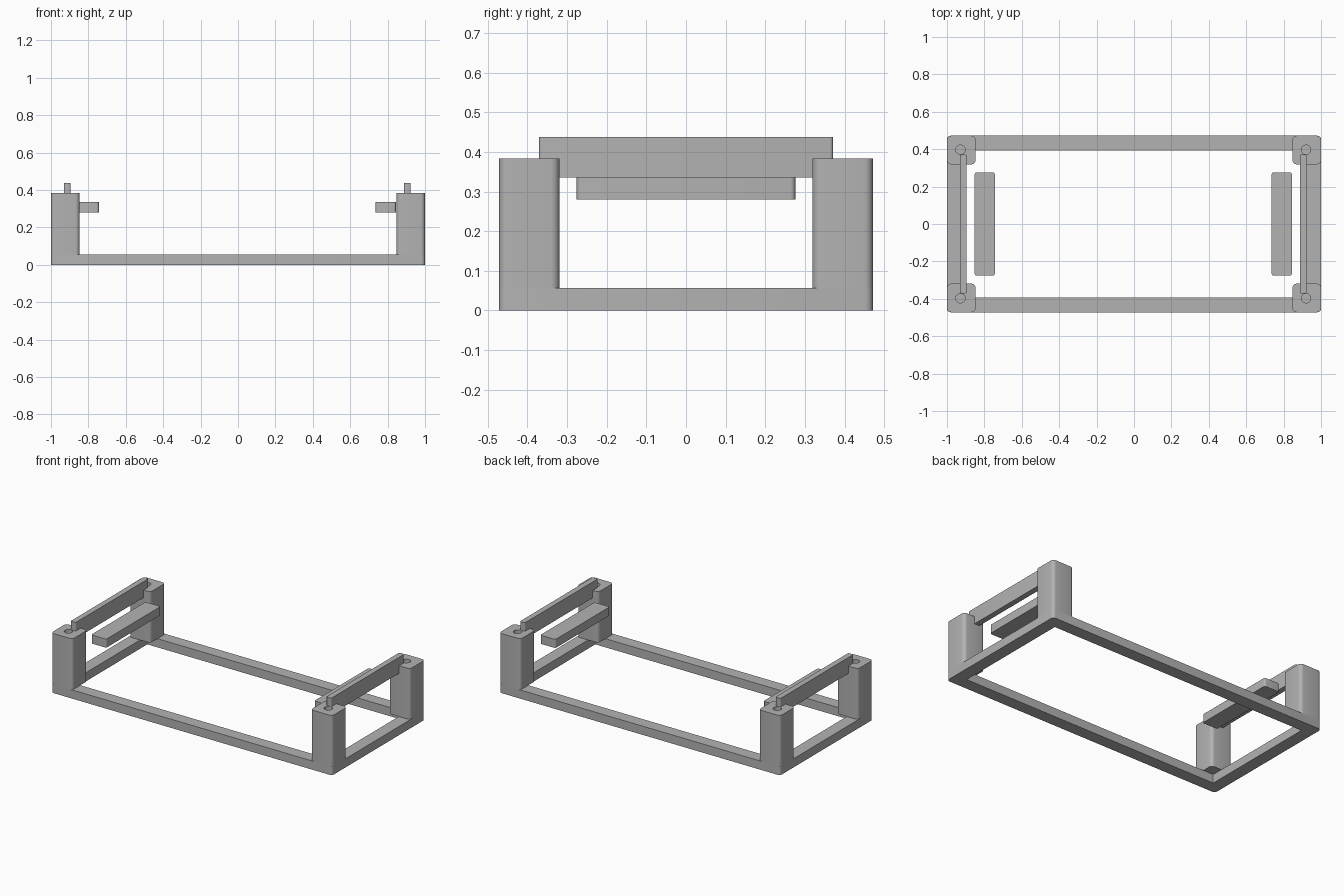
import bpy, bmesh, math

cube = bpy.data.objects.get("Cube")
if cube:
    bpy.data.objects.remove(cube, do_unlink=True)

grey = bpy.data.materials.new("mid_grey")
grey.use_nodes = True
color = (0.45, 0.45, 0.45, 1)
grey.diffuse_color = color
grey.node_tree.nodes["Principled BSDF"].inputs["Base Color"].default_value = color


def link(name, bm):
    mesh = bpy.data.meshes.new(name)
    bm.to_mesh(mesh)
    bm.free()
    mesh.materials.append(grey)
    obj = bpy.data.objects.new(name, mesh)
    bpy.context.collection.objects.link(obj)
    return obj


def block(name, x, y, z, radius=0.0):
    """Box between (min, max) pairs, with rounded upright edges."""
    bm = bmesh.new()
    bmesh.ops.create_cube(bm, size=1)
    for v in bm.verts:
        v.co = [lim[1] if c > 0 else lim[0] for c, lim in zip(v.co, (x, y, z))]
    if radius:
        upright = [e for e in bm.edges
                   if abs(e.verts[0].co.z - e.verts[1].co.z) > 1e-4]
        bmesh.ops.bevel(bm, geom=upright, offset=radius, segments=5,
                        profile=0.5, affect='EDGES')
    return link(name, bm)


def cylinder(name, x, y, z, radius):
    bm = bmesh.new()
    bmesh.ops.create_cone(bm, cap_ends=True, segments=32, radius1=radius,
                          radius2=radius, depth=z[1] - z[0])
    bmesh.ops.translate(bm, verts=bm.verts, vec=(x, y, (z[0] + z[1]) / 2))
    return link(name, bm)


def cut(obj, cutter):
    mod = obj.modifiers.new("cut", 'BOOLEAN')
    mod.operation = 'DIFFERENCE'
    mod.solver = 'EXACT'
    mod.object = cutter
    cutter.hide_render = True
    bpy.context.view_layer.objects.active = obj
    bpy.ops.object.modifier_apply(modifier=mod.name)
    bpy.data.objects.remove(cutter, do_unlink=True)


W, D = 1.0, 0.472          # half width and half depth
RAIL, RAIL_H = 0.08, 0.056
POST, POST_H = 0.153, 0.383
SHIFT = -0.004             # slight offset of the inner fittings
parts = []

# Rectangular base frame
frame = block("base_frame", (-W, W), (-D, D), (0, RAIL_H), 0.02)
cut(frame, block("frame_opening", (RAIL - W, W - RAIL),
                 (RAIL - D, D - RAIL), (-0.1, 0.2)))
parts.append(frame)

for side, sx in (("right", -1), ("left", 1)):
    # Corner posts with a blind hole in the top
    for end, sy in (("front", -1), ("back", 1)):
        xs = sorted((sx * W, sx * (W - POST)))
        ys = sorted((sy * D, sy * (D - POST)))
        post = block(f"{end}_{side}_post", xs, ys, (RAIL_H, POST_H), 0.022)
        cut(post, cylinder("post_hole", sx * 0.924 + SHIFT, sy * 0.397,
                           (0.25, 0.5), 0.025))
        parts.append(post)

    # Thin upright bar bridging the two posts
    cx = sx * 0.909 + SHIFT
    parts.append(block(f"{side}_cross_bar", (cx - 0.018, cx + 0.018),
                       (-0.371, 0.371), (0.335, 0.438), 0.008))

    # Flat pad on the inner side
    cx = sx * 0.794 + SHIFT
    parts.append(block(f"{side}_pad", (cx - 0.054, cx + 0.054),
                       (-0.276, 0.276), (0.28, 0.335), 0.012))

# Smooth the rounded edges, keep the corners sharp
bpy.ops.object.select_all(action='DESELECT')
for obj in parts:
    obj.select_set(True)
bpy.context.view_layer.objects.active = frame
bpy.ops.object.shade_smooth_by_angle(angle=math.radians(30))
